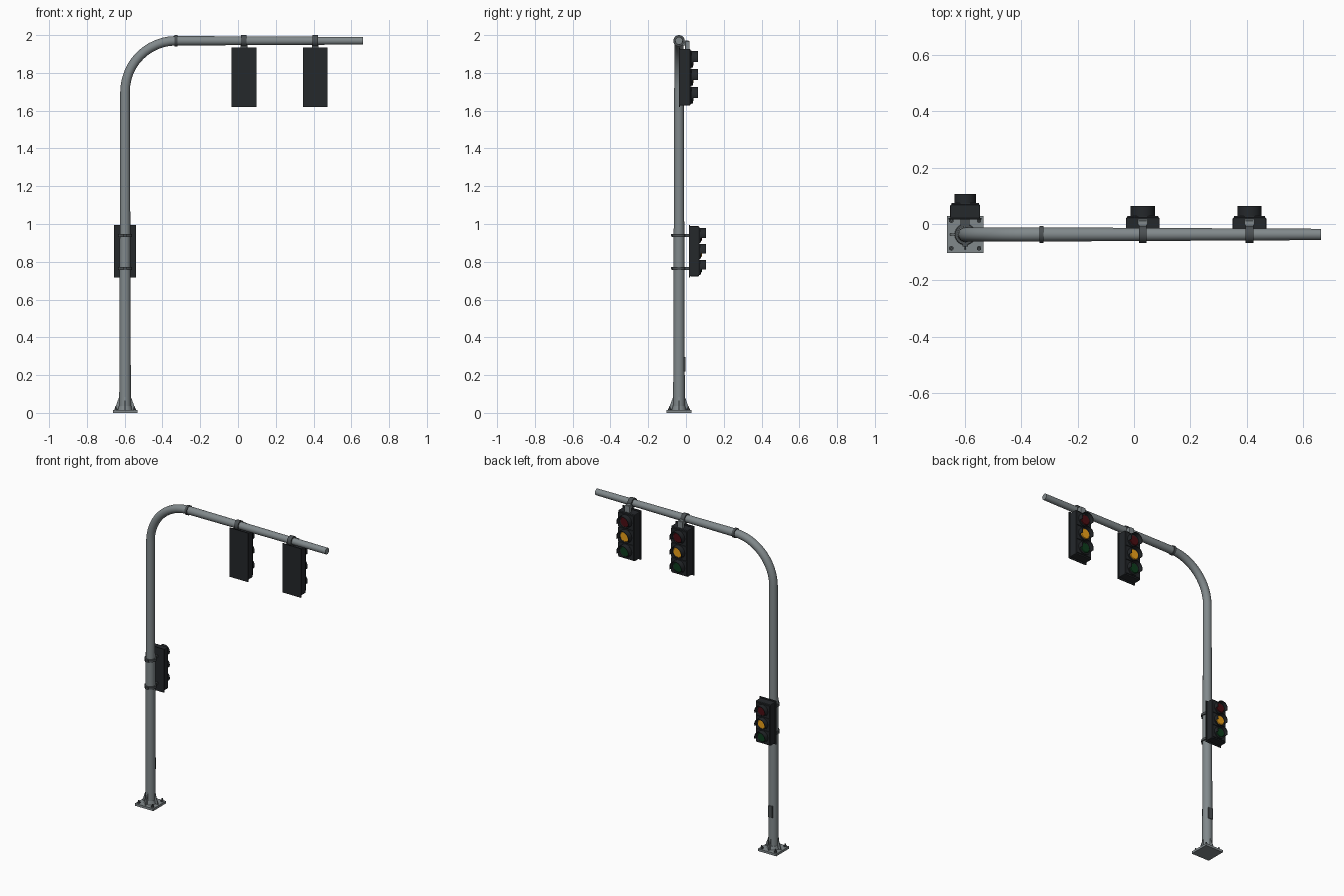
import bpy, bmesh
from math import sin, cos, pi, radians
from mathutils import Vector, Matrix

if "Cube" in bpy.data.objects:
    bpy.data.objects.remove(bpy.data.objects["Cube"])

PX, PY, AZ = -0.598, -0.037, 1.97   # pole axis and arm height


def material(name, rgb):
    m = bpy.data.materials.new(name)
    m.diffuse_color = (*rgb, 1)
    m.use_nodes = True
    m.node_tree.nodes["Principled BSDF"].inputs["Base Color"].default_value = m.diffuse_color
    return m


STEEL = material("steel", (0.22, 0.25, 0.26))
BAND = material("band", (0.07, 0.08, 0.085))
BLACK = material("housing", (0.018, 0.021, 0.024))
LENSES = [("red", material("red", (0.07, 0.004, 0.006))),
          ("amber", material("amber", (0.85, 0.36, 0.01))),
          ("green", material("green", (0.004, 0.045, 0.012)))]


def finish(name, bm, mat, smooth=False):
    bmesh.ops.recalc_face_normals(bm, faces=bm.faces)
    me = bpy.data.meshes.new(name)
    bm.to_mesh(me)
    bm.free()
    ob = bpy.data.objects.new(name, me)
    bpy.context.collection.objects.link(ob)
    me.materials.append(mat)
    if smooth:
        bpy.ops.object.select_all(action='DESELECT')
        ob.select_set(True)
        bpy.context.view_layer.objects.active = ob
        bpy.ops.object.shade_smooth_by_angle(angle=radians(35))
    return ob


def box(name, lo, hi, mat, bevel=0.0):
    lo, hi = Vector(lo), Vector(hi)
    bm = bmesh.new()
    bmesh.ops.create_cube(bm, size=1)
    bmesh.ops.scale(bm, vec=hi - lo, verts=bm.verts)
    bmesh.ops.translate(bm, vec=(lo + hi) / 2, verts=bm.verts)
    if bevel:
        bmesh.ops.bevel(bm, geom=bm.edges[:], offset=bevel, segments=2,
                        affect='EDGES', profile=0.5)
    return finish(name, bm, mat)


def cyl(name, c, r, h, axis, mat, r2=None, n=24):
    bm = bmesh.new()
    bmesh.ops.create_cone(bm, cap_ends=True, segments=n, radius1=r,
                          radius2=r if r2 is None else r2, depth=h)
    rot = {'X': Matrix.Rotation(pi / 2, 4, 'Y'), 'Y': Matrix.Rotation(-pi / 2, 4, 'X'),
           'Z': Matrix.Identity(4)}[axis]
    bmesh.ops.transform(bm, matrix=Matrix.Translation(c) @ rot, verts=bm.verts)
    return finish(name, bm, mat, n > 8)


def sweep(name, path, n=24):
    # path: (x, z, tilt, radius) in the vertical plane of the pole
    bm = bmesh.new()
    rings = []
    for x, z, t, r in path:
        rings.append([bm.verts.new((x - r * cos(a) * cos(t), PY + r * sin(a), z + r * cos(a) * sin(t)))
                      for a in (2 * pi * i / n for i in range(n))])
    for a, b in zip(rings, rings[1:]):
        for i in range(n):
            bm.faces.new((a[i], a[(i + 1) % n], b[(i + 1) % n], b[i]))
    bm.faces.new(rings[0])
    bm.faces.new(rings[-1])
    return finish(name, bm, STEEL, True)


# tapered pole, bend and arm in one tube
R = 0.27
path = [(PX, 0.01, 0, 0.031), (PX, AZ - R, 0, 0.0255)]
for i in range(1, 13):
    t = pi / 2 * i / 12
    path.append((PX + R - R * cos(t), AZ - R + R * sin(t), t, 0.025))
path.append((0.662, AZ, pi / 2, 0.02))
sweep("pole_and_arm", path)
cyl("arm_joint_collar", (-0.328, PY, AZ), 0.03, 0.015, 'X', BAND)

# base plate, foot collar, gussets and anchor bolts
box("base_plate", (PX - 0.065, PY - 0.065, 0), (PX + 0.065, PY + 0.065, 0.015), STEEL)
cyl("foot_collar", (PX, PY, 0.025), 0.038, 0.024, 'Z', STEEL, 0.033)
for k in range(4):
    bm = bmesh.new()
    prof = [(0.025, 0.012), (0.054, 0.012), (0.052, 0.028), (0.031, 0.085), (0.025, 0.085)]
    f = bm.faces.new([bm.verts.new((x, -0.003, z)) for x, z in prof])
    ext = bmesh.ops.extrude_face_region(bm, geom=[f])
    bmesh.ops.translate(bm, vec=(0, 0.006, 0),
                        verts=[v for v in ext["geom"] if isinstance(v, bmesh.types.BMVert)])
    bmesh.ops.transform(bm, verts=bm.verts,
                        matrix=Matrix.Translation((PX, PY, 0)) @ Matrix.Rotation(k * pi / 2, 4, 'Z'))
    finish("gusset", bm, STEEL)
for sx in (-1, 1):
    for sy in (-1, 1):
        c = (PX + sx * 0.049, PY + sy * 0.049)
        cyl("anchor_nut", (*c, 0.019), 0.009, 0.010, 'Z', BAND, n=6)
        cyl("anchor_bolt", (*c, 0.025), 0.0045, 0.018, 'Z', BAND, n=8)

# hand hole cover on the lamp side
box("hand_hole_cover", (PX - 0.015, PY + 0.02, 0.22), (PX + 0.015, PY + 0.034, 0.295), BAND, 0.002)


def signal_head(x, y, z, s):
    # y is the back of the head, z its middle; lamps look towards +y
    def p(a, b, c):
        return (x + a * s, y + b * s, z + c * s)
    box("back_plate", p(-0.066, 0, -0.158), p(0.066, 0.006, 0.158), BLACK)
    box("signal_housing", p(-0.06, 0.004, -0.15), p(0.06, 0.06, 0.15), BLACK, 0.005 * s)
    for i, (name, mat) in enumerate(LENSES):
        h = 0.095 * (1 - i)
        box("lamp_door", p(-0.055, 0.058, h - 0.046), p(0.055, 0.066, h + 0.046), BLACK, 0.002 * s)
        cyl(name + "_bezel", p(0, 0.068, h), 0.043 * s, 0.010 * s, 'Y', BLACK)
        cyl(name + "_lens", p(0, 0.0735, h), 0.037 * s, 0.007 * s, 'Y', mat, 0.030 * s)
        # visor hood: open arc over the lens
        bm = bmesh.new()
        rows = []
        for k in range(19):
            a = radians(-20 + 220 * k / 18)
            rows.append([bm.verts.new(p(r * cos(a), d, h + r * sin(a)))
                         for r, d in ((0.043, 0.064), (0.043, 0.101), (0.040, 0.101), (0.040, 0.064))])
        for a, b in zip(rows, rows[1:]):
            for j in range(4):
                bm.faces.new((a[j], a[(j + 1) % 4], b[(j + 1) % 4], b[j]))
        bm.faces.new(rows[0])
        bm.faces.new(rows[-1])
        finish(name + "_visor", bm, BLACK, True)


# arm signals with clamps and hangers
for x in (0.031, 0.409):
    signal_head(x, -0.037, 1.777, 1.0)
    cyl("arm_clamp", (x, PY, AZ), 0.03, 0.028, 'X', BAND)
    box("clamp_arm", (x - 0.014, PY + 0.02, 1.945), (x + 0.014, 0.012, 1.972), STEEL, 0.002)
    box("hanger", (x - 0.018, -0.004, 1.922), (x + 0.018, 0.018, 1.968), STEEL, 0.002)

# pole signal with two bands and stand-off blocks
signal_head(PX, 0.016, 0.856, 0.885)
for z in (0.765, 0.94):
    cyl("pole_band", (PX, PY, z), 0.036, 0.016, 'Z', BAND)
    box("band_lug", (PX - 0.01, PY - 0.042, z - 0.007), (PX + 0.01, PY - 0.03, z + 0.007), BAND)
    box("stand_off", (PX - 0.016, PY + 0.025, z - 0.008), (PX + 0.016, 0.02, z + 0.008), BAND)
